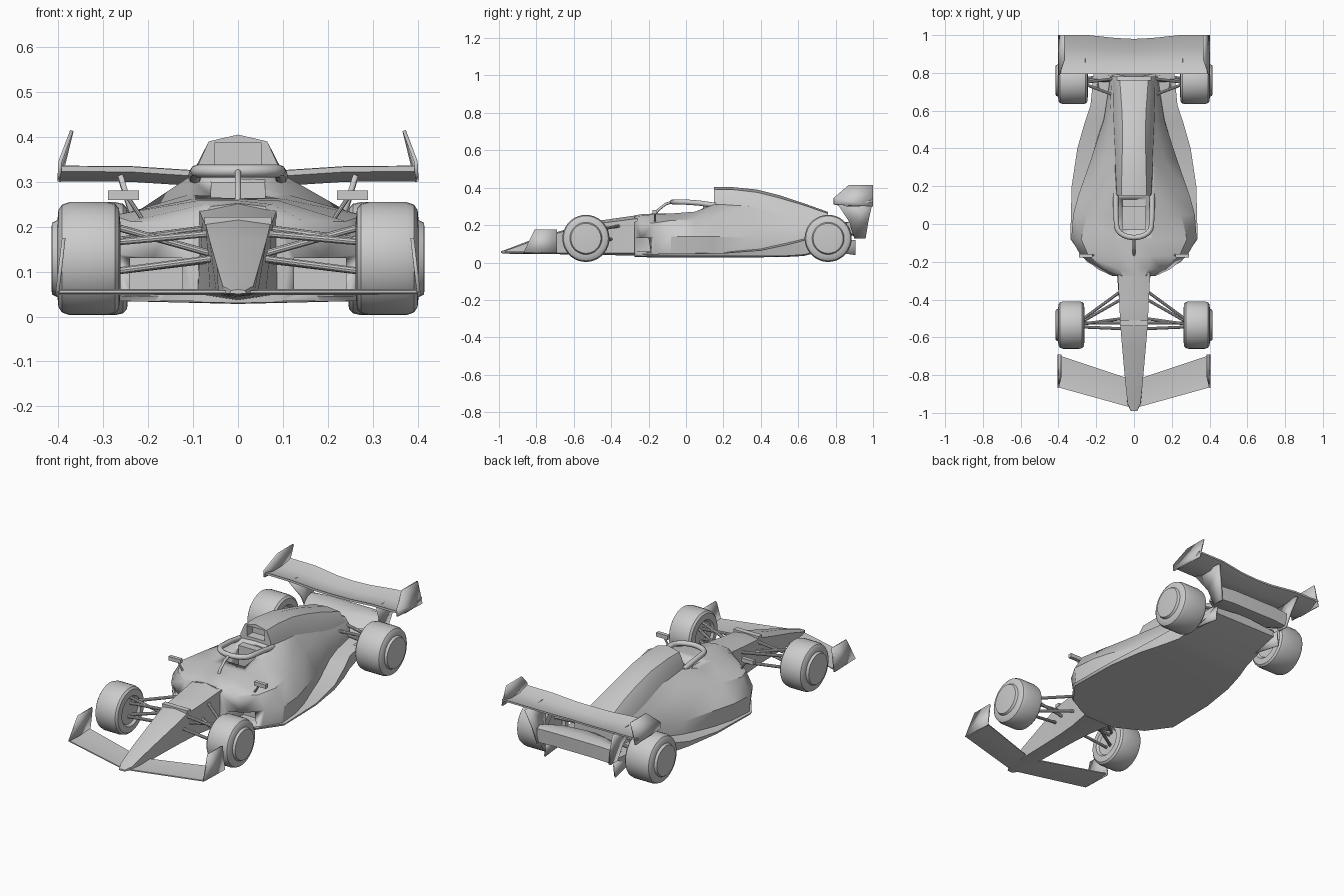
import bpy, bmesh, math
from mathutils import Vector


def make(name, bm, mirror=False, thick=0.0, angle=35):
    bmesh.ops.recalc_face_normals(bm, faces=bm.faces)
    me = bpy.data.meshes.new(name)
    bm.to_mesh(me)
    bm.free()
    ob = bpy.data.objects.new(name, me)
    bpy.context.collection.objects.link(ob)
    bpy.ops.object.select_all(action='DESELECT')
    ob.select_set(True)
    bpy.context.view_layer.objects.active = ob
    bpy.ops.object.shade_smooth_by_angle(angle=math.radians(angle))
    if thick:
        m = ob.modifiers.new("thickness", 'SOLIDIFY')
        m.thickness, m.offset = thick, 0
    if mirror:
        ob.modifiers.new("mirror", 'MIRROR')
    return ob


def skin(name, rings, **kw):
    bm = bmesh.new()
    rows = [[bm.verts.new(p) for p in r] for r in rings]
    n = len(rows[0])
    for a, b in zip(rows, rows[1:]):
        for i in range(n):
            j = (i + 1) % n
            bm.faces.new((a[i], a[j], b[j], b[i]))
    bm.faces.new(rows[0])
    bm.faces.new(rows[-1])
    return make(name, bm, **kw)


def body_loft(name, sections, **kw):
    # each section: y, then half outline (x, z) from bottom centre to top centre
    rings = []
    for y, *half in sections:
        full = half + [(-x, z) for x, z in half[-2:0:-1]]
        rings.append([(x, y, z) for x, z in full])
    return skin(name, rings, **kw)


def wing(name, stations, profile):
    # stations: x, leading y, trailing y, height; profile: chord fraction, dz
    stations = [(-x, a, b, z) for x, a, b, z in stations[:0:-1]] + stations
    return skin(name, [[(x, a + t * (b - a), z + d) for t, d in profile]
                       for x, a, b, z in stations])


def plate(name, pts, thick=0.008):
    bm = bmesh.new()
    bm.faces.new([bm.verts.new(p) for p in pts])
    return make(name, bm, mirror=True, thick=thick)


def box(name, lo, hi, mirror=False):
    bm = bmesh.new()
    bmesh.ops.create_cube(bm, size=1)
    for v in bm.verts:
        v.co = Vector([(l + h) / 2 + c * (h - l) for l, h, c in zip(lo, hi, v.co)])
    return make(name, bm, mirror=mirror)


def rod(name, a, b, r=0.008):
    a, d = Vector(a), Vector(b) - Vector(a)
    bm = bmesh.new()
    bmesh.ops.create_cone(bm, cap_ends=True, segments=10, radius1=r, radius2=r, depth=d.length)
    q = Vector((0, 0, 1)).rotation_difference(d)
    for v in bm.verts:
        v.co = q @ v.co + a + d / 2
    return make(name, bm, mirror=True)


def tube(name, pts, r):
    cu = bpy.data.curves.new(name, 'CURVE')
    cu.dimensions, cu.bevel_depth, cu.bevel_resolution = '3D', r, 2
    cu.use_fill_caps = True
    s = cu.splines.new('POLY')
    s.points.add(len(pts) - 1)
    for p, c in zip(s.points, pts):
        p.co = (*c, 1)
    ob = bpy.data.objects.new(name, cu)
    bpy.context.collection.objects.link(ob)
    bpy.ops.object.select_all(action='DESELECT')
    ob.select_set(True)
    bpy.context.view_layer.objects.active = ob
    bpy.ops.object.convert(target='MESH')


def cut(ob, cutter):
    cutter.hide_render = True
    m = ob.modifiers.new("cut", 'BOOLEAN')
    m.operation, m.object, m.solver = 'DIFFERENCE', cutter, 'EXACT'


# wheels, lathed about the axle
def wheel(name, y, inner):
    prof = [(.07, inner + .012), (.08, inner), (.112, inner + .003), (.122, inner + .012),
            (.126, inner + .03), (.126, .375), (.12, .392), (.108, .4), (.086, .402),
            (.08, .414), (.072, .415)]
    rings = [[(x, y + r * math.cos(k * math.tau / 36), .129 + r * math.sin(k * math.tau / 36))
              for k in range(36)] for r, x in prof]
    skin(name, rings, mirror=True)


wheel("front_wheels", -.535, .262)
wheel("rear_wheels", .76, .244)

# nose and front chassis
body_loft("nose", [
    (-.99, (0, .05), (.018, .052), (.016, .058), (0, .06)),
    (-.95, (0, .047), (.036, .05), (.034, .068), (0, .074)),
    (-.83, (0, .046), (.044, .05), (.047, .112), (0, .12)),
    (-.65, (0, .044), (.048, .05), (.063, .168), (0, .175)),
    (-.54, (0, .043), (.052, .05), (.072, .205), (0, .215)),
    (-.42, (0, .04), (.062, .05), (.078, .215), (0, .23)),
    (-.26, (0, .036), (.09, .05), (.086, .235), (0, .253))])
box("nose_bulkhead", (-.075, -.54, .205), (.075, -.512, .222))

# main body with sidepods
body = body_loft("main_body", [
    (-.275, (0, .036), (.1, .036), (.115, .13), (.088, .21), (.06, .245), (0, .252)),
    (-.24, (0, .036), (.17, .036), (.19, .13), (.15, .21), (.075, .25), (0, .258)),
    (-.17, (0, .036), (.26, .036), (.28, .14), (.24, .212), (.09, .258), (0, .262)),
    (-.08, (0, .036), (.32, .036), (.332, .14), (.28, .225), (.1, .262), (0, .26)),
    (.05, (0, .036), (.31, .036), (.322, .14), (.25, .23), (.108, .272), (0, .268)),
    (.15, (0, .036), (.285, .036), (.295, .14), (.215, .24), (.11, .31), (0, .315)),
    (.35, (0, .036), (.225, .036), (.225, .13), (.155, .23), (.1, .3), (0, .32)),
    (.55, (0, .036), (.165, .05), (.16, .13), (.13, .21), (.1, .26), (0, .29)),
    (.78, (0, .1), (.12, .1), (.125, .15), (.118, .2), (.09, .235), (0, .24))])
cut(body, box("cockpit_cutter", (-.06, -.03, .16), (.06, .13, .4)))
cut(body, box("inlet_cutter", (.125, -.35, .06), (.24, -.13, .13), mirror=True))
box("headrest", (-.06, .09, .16), (.06, .15, .3))

# engine cover with roll hoop inlet
cover = body_loft("engine_cover", [
    (.15, (0, .25), (.095, .25), (.09, .335), (.065, .39), (0, .405)),
    (.25, (0, .22), (.105, .22), (.096, .33), (.065, .39), (0, .403)),
    (.38, (0, .18), (.115, .18), (.1, .31), (.062, .375), (0, .39)),
    (.5, (0, .16), (.118, .16), (.106, .285), (.06, .345), (0, .36)),
    (.62, (0, .14), (.12, .14), (.11, .25), (.065, .31), (0, .32)),
    (.76, (0, .12), (.12, .12), (.11, .215), (.075, .262), (0, .27))])
cut(cover, box("airbox_cutter", (-.052, .1, .33), (.052, .2, .386)))

# floor with rising diffuser
body_loft("floor", [
    (-.275, (0, .03), (.09, .032), (.1, .045), (0, .05)),
    (-.2, (0, .028), (.24, .034), (.25, .046), (0, .05)),
    (-.08, (0, .028), (.33, .036), (.337, .048), (0, .05)),
    (.2, (0, .028), (.325, .036), (.33, .05), (0, .06)),
    (.4, (0, .028), (.295, .036), (.3, .065), (0, .09)),
    (.54, (0, .03), (.255, .036), (.26, .095), (0, .12)),
    (.63, (0, .035), (.225, .042), (.23, .118), (0, .14)),
    (.88, (0, .1), (.2, .1), (.205, .13), (0, .15))])
plate("diffuser_fence", [(.2, .72, .07), (.21, .905, .04), (.2, .905, .12), (.19, .72, .13)])

# front wing and end plates
wing("front_wing", [(0, -.97, -.82, .055), (.04, -.965, -.815, .055), (.4, -.865, -.695, .055)],
     [(0, .003), (.5, -.001), (1, .006), (1, .001), (.5, -.007), (0, -.003)])
plate("front_end_plate", [(.402, -.868, .055), (.388, -.81, .175), (.388, -.69, .175), (.402, -.69, .05)])

# rear wing, tips, swept supports and lower wing
wing("rear_wing", [(0, .795, .98, .322), (.1, .795, .985, .323), (.24, .795, 1, .332), (.398, .795, 1, .333)],
     [(0, .002), (.3, -.018), (.65, -.018), (1, .003), (1, -.006), (.65, -.032), (.3, -.032), (0, -.01)])
plate("rear_end_plate", [(.398, .79, .31), (.396, .79, .345), (.37, .87, .414), (.37, 1, .414), (.398, 1, .3)])
plate("rear_wing_support", [(.262, .81, .315), (.262, .995, .31), (.235, .975, .22), (.215, .96, .13),
                            (.215, .9, .13), (.232, .875, .215)], .012)
wing("lower_wing", [(0, .77, .965, .17), (.13, .8, .965, .17), (.218, .86, .96, .165)],
     [(0, .0), (.4, .045), (.75, .055), (1, .045), (.97, -.03), (.7, -.03)])

# halo
arc = [(.092 * math.cos(t), -.01 - .062 * math.sin(t), .324)
       for t in [math.pi * k / 10 for k in range(11)]]
tube("halo_ring", [(.096, .16, .305), (.096, .07, .318)] + arc + [(-.096, .07, .318), (-.096, .16, .305)], .014)
tube("halo_strut", [(0, -.07, .325), (0, -.11, .312), (0, -.15, .28), (0, -.172, .245)], .007)

# mirrors
box("mirror", (.22, -.178, .26), (.29, -.158, .281), mirror=True)
rod("mirror_stalk", (.245, -.165, .265), (.212, -.165, .215), .005)

# suspension
for name, a, b in [
        ("front_upper_arm", (.06, -.525, .185), (.28, -.525, .165)),
        ("front_lower_arm", (.05, -.555, .13), (.28, -.545, .1)),
        ("front_upper_rear_arm", (.075, -.36, .195), (.28, -.51, .168)),
        ("front_lower_rear_arm", (.07, -.4, .125), (.28, -.52, .1)),
        ("front_pull_rod", (.06, -.5, .14), (.275, -.53, .2)),
        ("rear_upper_arm", (.1, .77, .2), (.26, .75, .18)),
        ("rear_upper_front_arm", (.1, .68, .2), (.26, .74, .18)),
        ("rear_lower_arm", (.1, .79, .13), (.26, .77, .11)),
        ("rear_drive_shaft", (.1, .76, .15), (.26, .76, .135))]:
    rod(name, a, b)
